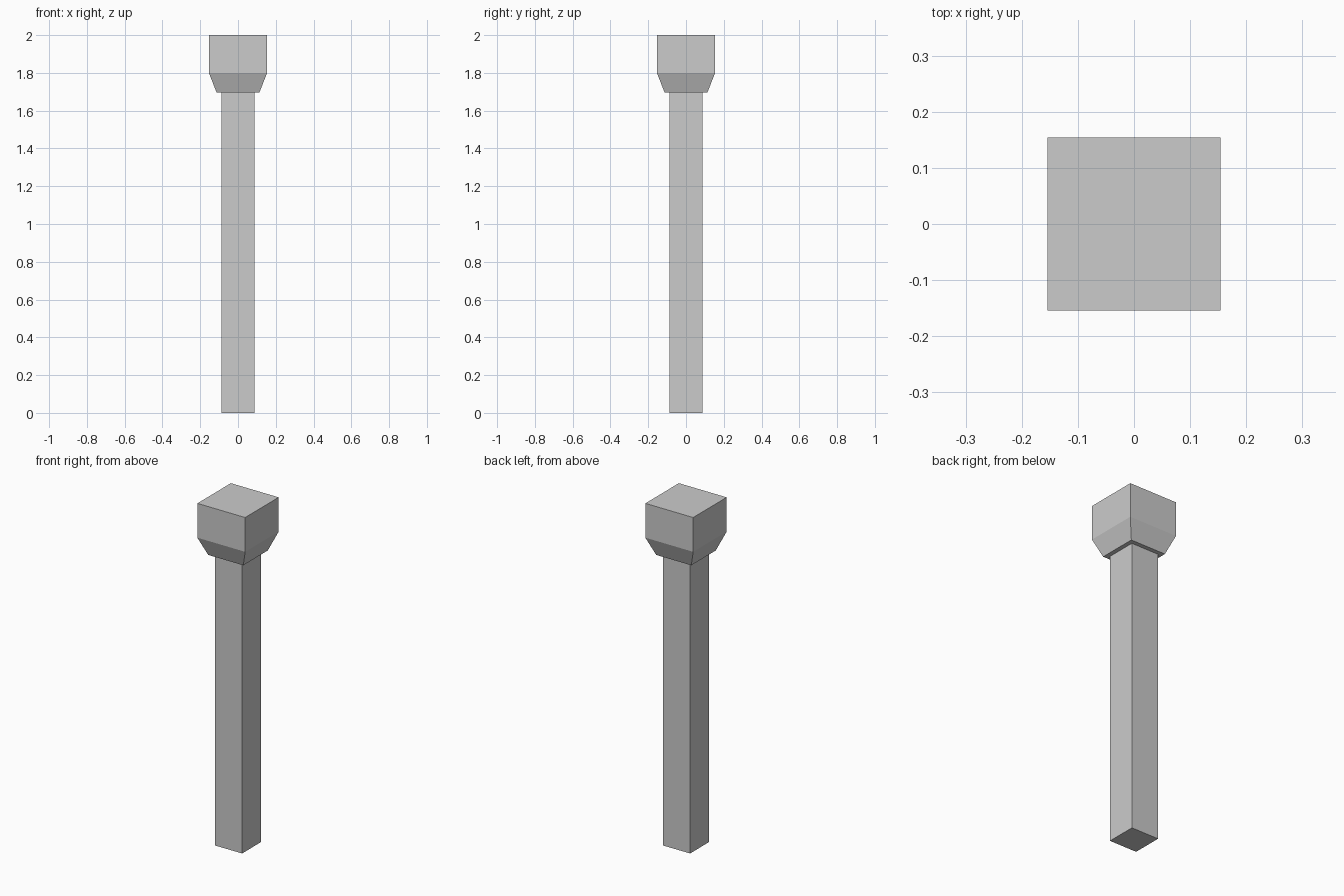
import bpy
import bmesh

cube = bpy.data.objects.get("Cube")
if cube:
    bpy.data.objects.remove(cube, do_unlink=True)

# Plain grey stone
stone = bpy.data.materials.new("grey_stone")
stone.use_nodes = True
stone.diffuse_color = (0.6, 0.6, 0.6, 1)
bsdf = next(n for n in stone.node_tree.nodes if n.type == 'BSDF_PRINCIPLED')
bsdf.inputs["Base Color"].default_value = stone.diffuse_color
bsdf.inputs["Roughness"].default_value = 0.8


def square_loft(name, sections):
    """Stack square sections (half width, height) into a closed solid."""
    bm = bmesh.new()
    rings = [[bm.verts.new((sx * h, sy * h, z))
              for sx, sy in ((-1, -1), (1, -1), (1, 1), (-1, 1))]
             for h, z in sections]
    for low, high in zip(rings, rings[1:]):
        for i in range(4):
            j = (i + 1) % 4
            bm.faces.new((low[i], low[j], high[j], high[i]))
    bm.faces.new(rings[0][::-1])
    bm.faces.new(rings[-1])
    mesh = bpy.data.meshes.new(name)
    bm.to_mesh(mesh)
    bm.free()
    mesh.materials.append(stone)
    obj = bpy.data.objects.new(name, mesh)
    bpy.context.collection.objects.link(obj)
    return obj


# Straight square post
square_loft("shaft", [(0.088, 0), (0.088, 1.695)])

# Block on top, tapering in towards the shaft
square_loft("capital", [(0.113, 1.695), (0.154, 1.8), (0.154, 2)])
